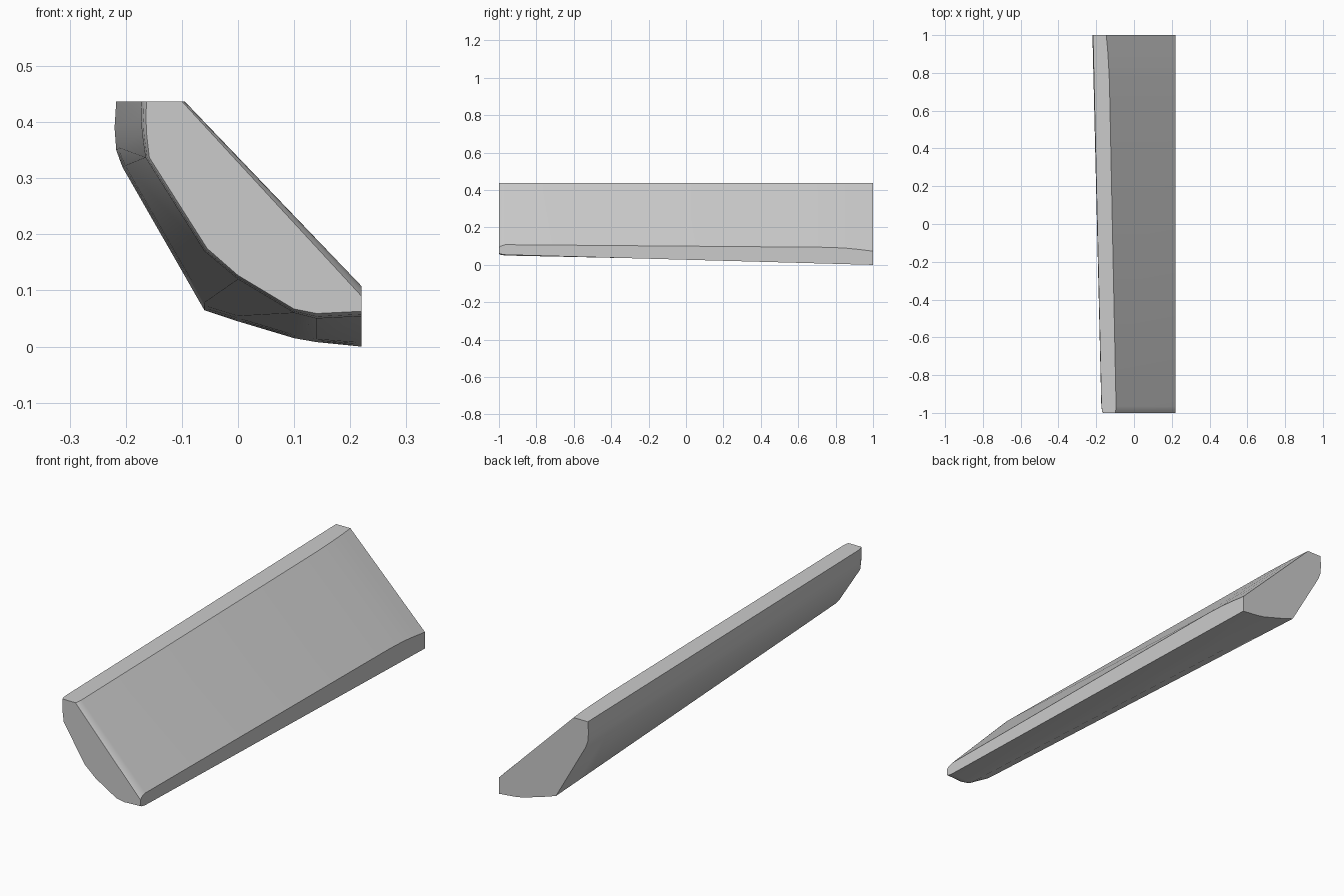
import bpy, bmesh, math

if "Cube" in bpy.data.objects:
    bpy.data.objects.remove(bpy.data.objects["Cube"])

# Cross-sections (x, z) in matching order: narrow front end and deep back end
front = [(-.172, .437), (-.095, .437), (.22, .108), (.22, .054), (.14, .05), (.10, .06),
         (0, .12), (-.06, .17), (-.165, .337), (-.171, .38), (-.173, .41)]
back = [(-.217, .437), (-.147, .437), (.22, .073), (.22, 0), (.14, .008), (.10, .015),
        (0, .045), (-.06, .065), (-.206, .32), (-.217, .35), (-.22, .39)]
# Rounded tip: slightly inset version of the front section
tip = [(-.163, .437), (-.10, .437), (.22, .09), (.22, .063), (.14, .059), (.10, .067),
       (0, .127), (-.055, .175), (-.158, .337), (-.163, .38), (-.164, .41)]


def mix(a, b, t):
    return [(p[0] + (q[0] - p[0]) * t, p[1] + (q[1] - p[1]) * t) for p, q in zip(a, b)]


# Body sections; the sloping face curls down close to the back end
sections = [(-1, tip), (-.99, mix(tip, front, .6)), (-.965, front)]
for y, bx, cz in [(.75, -.130, .094), (.85, -.135, .090), (.93, -.140, .082)]:
    s = mix(front, back, (y + .965) / 1.965)
    s[1], s[2] = (bx, .437), (.22, cz)
    sections.append((y, s))
sections.append((1, back))

# Loft the sections and cap both ends
bm = bmesh.new()
rings = [[bm.verts.new((x, y, z)) for x, z in s] for y, s in sections]
n = len(front)
for a, b in zip(rings, rings[1:]):
    for i in range(n):
        j = (i + 1) % n
        bm.faces.new((a[i], a[j], b[j], b[i]))
bm.faces.new(rings[0])
bm.faces.new(rings[-1])
bmesh.ops.recalc_face_normals(bm, faces=bm.faces)
mesh = bpy.data.meshes.new("tapered_panel")
bm.to_mesh(mesh)
bm.free()
panel = bpy.data.objects.new("tapered_panel", mesh)
bpy.context.collection.objects.link(panel)
bpy.context.view_layer.objects.active = panel
panel.select_set(True)
bpy.ops.object.shade_smooth_by_angle(angle=math.radians(35))
